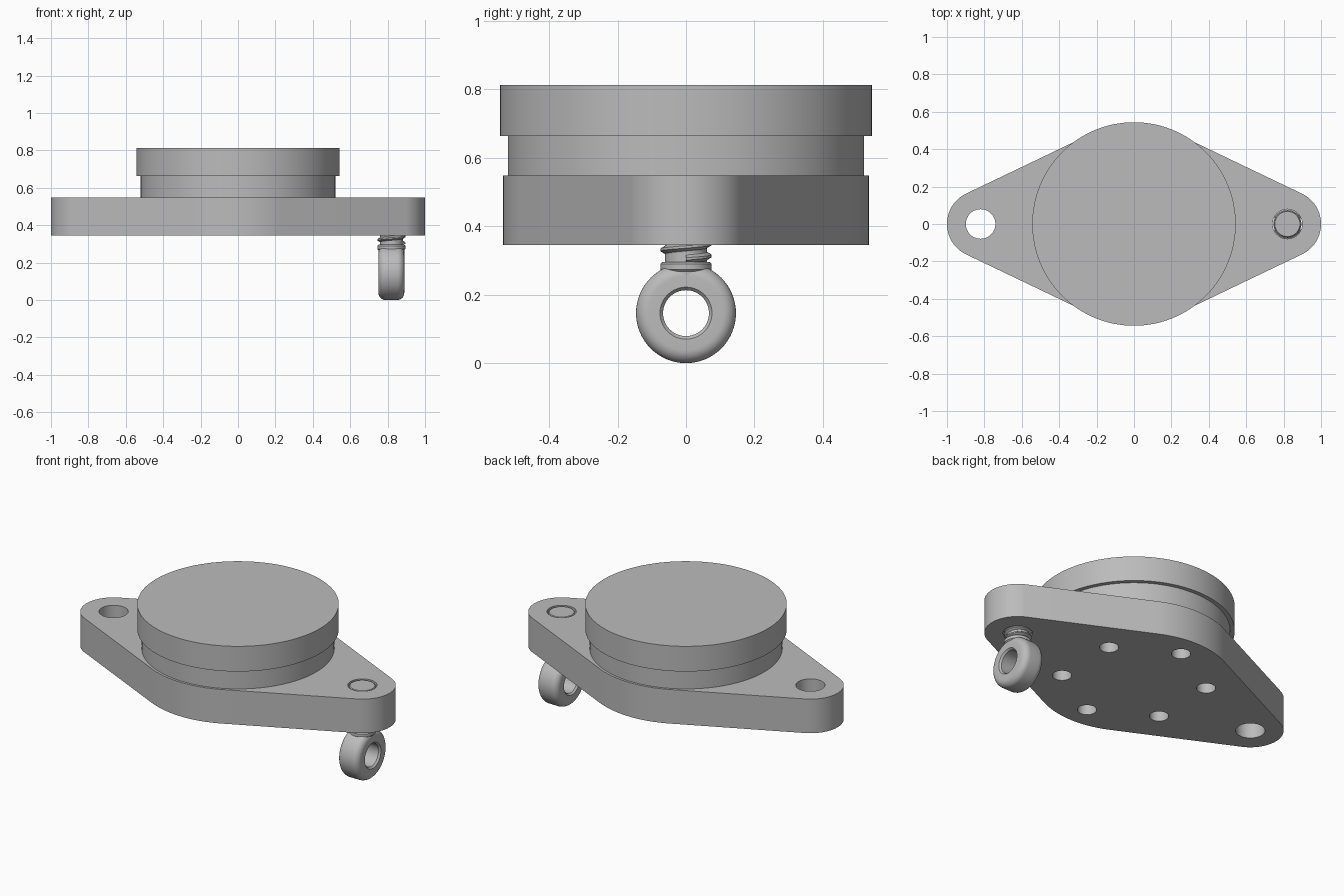
import bpy, bmesh
from math import sin, cos, acos, pi, radians
from mathutils import Matrix, Vector

cube = bpy.data.objects.get("Cube")
if cube:
    bpy.data.objects.remove(cube, do_unlink=True)

grey = bpy.data.materials.new("plain grey")
grey.use_nodes = True
grey.diffuse_color = (0.5, 0.5, 0.5, 1)
grey.node_tree.nodes["Principled BSDF"].inputs["Base Color"].default_value = (0.5, 0.5, 0.5, 1)

BASE, TOP = 0.345, 0.548      # underside and top of the flange plate
END_X, END_R, MID_R = 0.82, 0.18, 0.534


def make_object(name, bm):
    bmesh.ops.recalc_face_normals(bm, faces=bm.faces)
    mesh = bpy.data.meshes.new(name)
    bm.to_mesh(mesh)
    bm.free()
    mesh.materials.append(grey)
    obj = bpy.data.objects.new(name, mesh)
    bpy.context.collection.objects.link(obj)
    return obj


def activate(obj):
    bpy.ops.object.select_all(action='DESELECT')
    obj.select_set(True)
    bpy.context.view_layer.objects.active = obj


def smooth(obj):
    activate(obj)
    bpy.ops.object.shade_smooth_by_angle(angle=radians(32))


def lathe(name, profile, place=Matrix(), closed=False, steps=96):
    """Spin (radius, height) points about z, then place the result."""
    bm = bmesh.new()
    verts = [bm.verts.new((r, 0, z)) for r, z in profile]
    pairs = list(zip(verts, verts[1:]))
    if closed:
        pairs.append((verts[-1], verts[0]))
    edges = [bm.edges.new(p) for p in pairs]
    bmesh.ops.spin(bm, geom=verts + edges, cent=(0, 0, 0), axis=(0, 0, 1),
                   angle=2 * pi, steps=steps, use_duplicate=False)
    bmesh.ops.remove_doubles(bm, verts=bm.verts, dist=0.0001)
    if not closed:
        bmesh.ops.holes_fill(bm, edges=[e for e in bm.edges if e.is_boundary], sides=0)
    bmesh.ops.transform(bm, matrix=place, verts=bm.verts)
    obj = make_object(name, bm)
    smooth(obj)
    return obj


def arc(cx, radius, start, end, n):
    return [(cx + radius * cos(start + (end - start) * i / n),
             radius * sin(start + (end - start) * i / n)) for i in range(n + 1)]


# Flange plate: three arcs joined by tangent lines
t = acos((MID_R - END_R) / END_X)
outline = (arc(END_X, END_R, -t, t, 32) + arc(0, MID_R, t, pi - t, 32)
           + arc(-END_X, END_R, pi - t, pi + t, 32) + arc(0, MID_R, pi + t, 2 * pi - t, 32))
bm = bmesh.new()
face = bm.faces.new([bm.verts.new((x, y, BASE)) for x, y in outline])
raised = bmesh.ops.extrude_face_region(bm, geom=[face])["geom"]
bmesh.ops.translate(bm, vec=(0, 0, TOP - BASE),
                    verts=[v for v in raised if isinstance(v, bmesh.types.BMVert)])
plate = make_object("flange_plate", bm)

# Cutter: two through holes at the ends and six blind holes below
bm = bmesh.new()


def add_hole(x, y, radius, low, high):
    bmesh.ops.create_cone(bm, cap_ends=True, segments=48, radius1=radius, radius2=radius,
                          depth=high - low,
                          matrix=Matrix.Translation((x, y, (low + high) / 2)))


for side in (-1, 1):
    add_hole(side * END_X, 0, 0.079, BASE - 0.1, TOP + 0.1)
for k in range(6):
    a = radians(30 + 60 * k)
    add_hole(0.395 * cos(a), 0.395 * sin(a), 0.052, BASE - 0.1, TOP - 0.04)
cutter = make_object("hole_cutter", bm)
cutter.hide_render = True
cut = plate.modifiers.new("holes", 'BOOLEAN')
cut.operation, cut.solver, cut.object = 'DIFFERENCE', 'EXACT', cutter
activate(plate)
bpy.ops.object.modifier_apply(modifier=cut.name)
bpy.data.objects.remove(cutter, do_unlink=True)
smooth(plate)

# Drum: narrower body under a wider cap
lathe("drum_body", [(0.52, TOP), (0.52, 0.663)], steps=128)
lathe("drum_cap", [(0.544, 0.663), (0.544, 0.813)], steps=128)

# Eye ring: rounded outside, chamfered bore, axis along x
HALF, OUT, ROUND = 0.069, 0.146, 0.038
corner = [(OUT - ROUND + ROUND * sin(a), HALF - ROUND + ROUND * cos(a))
          for a in (pi / 2 * i / 8 for i in range(9))]
half = [(0.067, HALF - 0.01), (0.076, HALF)] + corner
ring = half + [(r, -z) for r, z in reversed(half)]
lathe("eye_ring", ring, Matrix.Translation((END_X, 0, OUT)) @ Matrix.Rotation(pi / 2, 4, 'Y'),
      closed=True, steps=64)

# Collar and stud core
at_stud = Matrix.Translation((END_X, 0, 0))
lathe("eye_collar", [(0.069, 0.245), (0.069, 0.267), (0.075, 0.273), (0.075, 0.29), (0.068, 0.296)],
      at_stud, steps=48)
lathe("stud_core", [(0.061, 0.28), (0.061, 0.528), (0.071, 0.53), (0.071, 0.542), (0.067, 0.546)],
      at_stud, steps=48)

# Helical thread
PITCH = 0.035
bm = bmesh.new()
tooth = [(0.06, 0), (0.062, 0.006), (0.075, 0.014), (0.075, 0.021), (0.062, 0.029), (0.06, PITCH)]
points = [bm.verts.new((r, 0, z)) for r, z in tooth]
for p, q in zip(points, points[1:]):
    bm.edges.new((p, q))
thread = make_object("stud_thread", bm)
thread.location = Vector((END_X, 0, 0.287))
screw = thread.modifiers.new("helix", 'SCREW')
screw.screw_offset, screw.iterations = PITCH, 6
screw.steps = screw.render_steps = 40
screw.use_normal_calculate = True
activate(thread)
bpy.ops.object.modifier_apply(modifier=screw.name)
smooth(thread)
